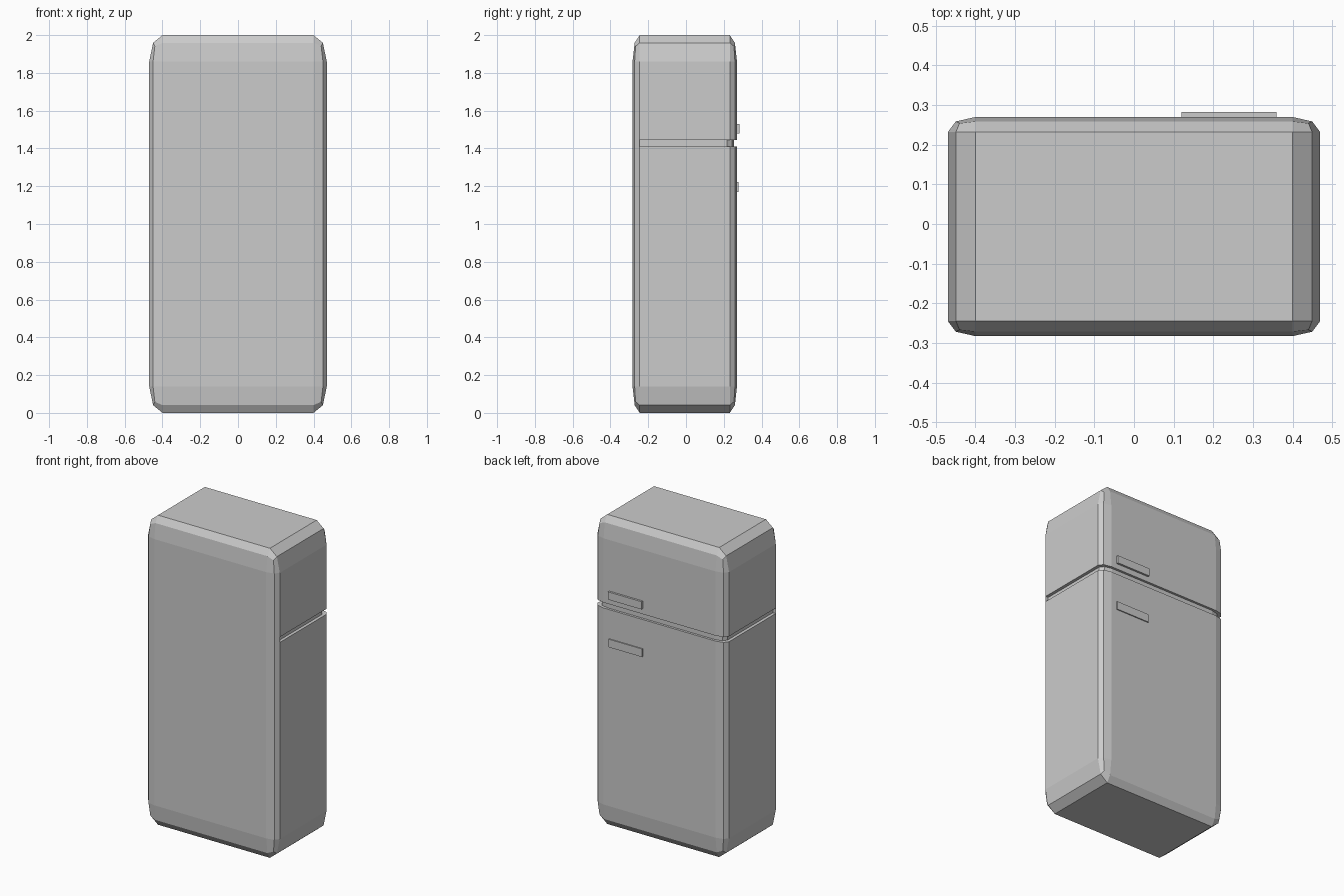
import bpy, bmesh
from mathutils import Vector, Matrix

if "Cube" in bpy.data.objects:
    bpy.data.objects.remove(bpy.data.objects["Cube"])


def finish(bm, name):
    bmesh.ops.recalc_face_normals(bm, faces=bm.faces)
    mesh = bpy.data.meshes.new(name)
    bm.to_mesh(mesh)
    bm.free()
    obj = bpy.data.objects.new(name, mesh)
    bpy.context.collection.objects.link(obj)
    return obj


def box(name, lo, hi):
    lo, hi = Vector(lo), Vector(hi)
    bm = bmesh.new()
    bmesh.ops.create_cube(bm, size=1)
    for v in bm.verts:
        v.co = (lo + hi) / 2 + Vector(a * b for a, b in zip(v.co, hi - lo))
    return finish(bm, name)


# Cabinet: cube bevelled with two segments, stretched so each axis has its own radius
LO, HI = Vector((-0.47, -0.283, 0)), Vector((0.47, 0.27, 2))
RADIUS = Vector((0.07, 0.038, 0.14))
size = HI - LO
bm = bmesh.new()
bmesh.ops.create_cube(bm, size=1)
bmesh.ops.scale(bm, vec=[s / r for s, r in zip(size, RADIUS)], verts=bm.verts)
bmesh.ops.bevel(bm, geom=bm.edges[:], offset=1, offset_type='OFFSET', segments=2,
                profile=0.5, affect='EDGES', clamp_overlap=False)
bmesh.ops.scale(bm, vec=RADIUS, verts=bm.verts)
bmesh.ops.translate(bm, vec=(LO + HI) / 2, verts=bm.verts)

# Groove between freezer and fridge doors, leaving the plain panel at -y whole
Z0, Z1 = 1.41, 1.445
for z in (Z0, Z1):
    bmesh.ops.bisect_plane(bm, geom=bm.verts[:] + bm.edges[:] + bm.faces[:],
                           plane_co=(0, 0, z), plane_no=(0, 0, 1))
band = [f for f in bm.faces
        if Z0 < f.calc_center_median().z < Z1 and f.calc_center_median().y > -0.24]
ext = bmesh.ops.extrude_face_region(bm, geom=band)["geom"]
for v in (e for e in ext if isinstance(e, bmesh.types.BMVert)):
    v.co.x *= 0.45 / 0.47
    if v.co.y > 0:
        v.co.y -= 0.015
old = [f for f in band if f.is_valid]
if old:
    bmesh.ops.delete(bm, geom=old, context='FACES')
finish(bm, "cabinet")

# Door handles
box("freezer_handle", (0.12, 0.26, 1.48), (0.36, 0.283, 1.53))
box("fridge_handle", (0.12, 0.26, 1.17), (0.36, 0.277, 1.222))
